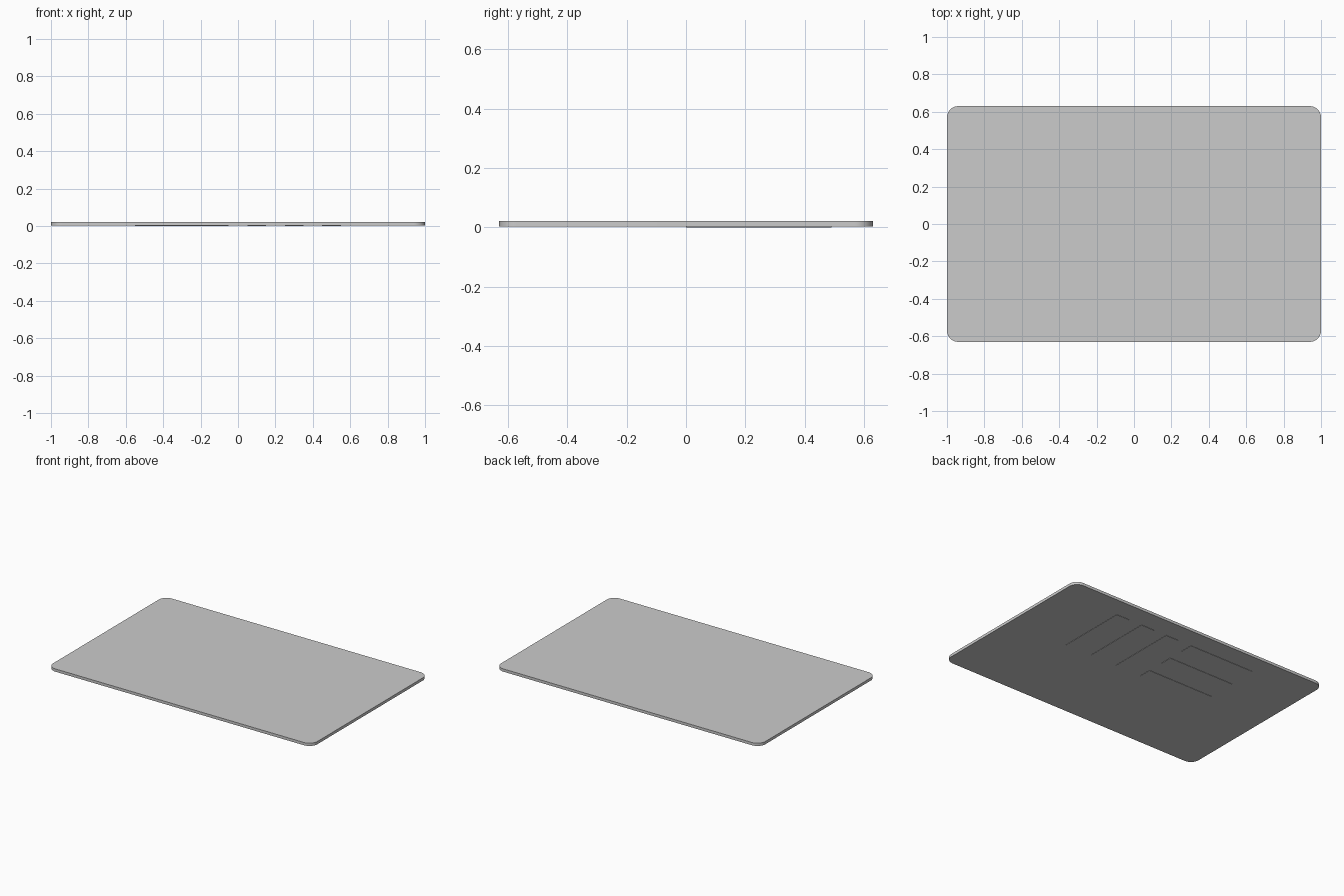
import bpy, bmesh, math

if "Cube" in bpy.data.objects:
    bpy.data.objects.remove(bpy.data.objects["Cube"])

grey = bpy.data.materials.new("plain grey")
grey.diffuse_color = (0.6, 0.6, 0.6, 1)
grey.use_nodes = True
grey.node_tree.nodes["Principled BSDF"].inputs["Base Color"].default_value = grey.diffuse_color

HALF_X, HALF_Y, RADIUS = 1.0, 0.63, 0.06
BOTTOM, TOP = 0.002, 0.021
W = 0.01  # ridge width


def extrude_outline(name, points, z0, z1):
    """Solid prism from a counter-clockwise outline."""
    bm = bmesh.new()
    face = bm.faces.new([bm.verts.new((x, y, z0)) for x, y in points])
    out = bmesh.ops.extrude_face_region(bm, geom=[face])
    for v in out["geom"]:
        if isinstance(v, bmesh.types.BMVert):
            v.co.z = z1
    bmesh.ops.recalc_face_normals(bm, faces=bm.faces)
    mesh = bpy.data.meshes.new(name)
    bm.to_mesh(mesh)
    bm.free()
    mesh.materials.append(grey)
    obj = bpy.data.objects.new(name, mesh)
    bpy.context.collection.objects.link(obj)
    return obj


# Thin plate with rounded corners
outline = []
for i, (sx, sy) in enumerate([(1, 1), (-1, 1), (-1, -1), (1, -1)]):
    for k in range(13):
        a = math.pi / 2 * (i + k / 12)
        outline.append((sx * (HALF_X - RADIUS) + RADIUS * math.cos(a),
                        sy * (HALF_Y - RADIUS) + RADIUS * math.sin(a)))
plate = extrude_outline("plate", outline, BOTTOM, TOP)
bpy.context.view_layer.objects.active = plate
plate.select_set(True)
bpy.ops.object.shade_smooth_by_angle(angle=math.radians(30))

# Hooked ridges under the plate: long bar along y, short foot along x
for i, x in enumerate((0.15, 0.35, 0.55)):
    extrude_outline(f"upright_ridge_{i + 1}", [
        (x - 0.1, 0.49 - W), (x - W, 0.49 - W), (x - W, 0.0),
        (x, 0.0), (x, 0.49), (x - 0.1, 0.49)], 0, BOTTOM + 0.002)

# Hooked ridges: long bar along x, short foot along y
for i, y in enumerate((0.09, 0.29, 0.49)):
    extrude_outline(f"level_ridge_{i + 1}", [
        (-0.55, y - W), (-0.05 - W, y - W), (-0.05 - W, y - 0.09),
        (-0.05, y - 0.09), (-0.05, y), (-0.55, y)], 0, BOTTOM + 0.002)
